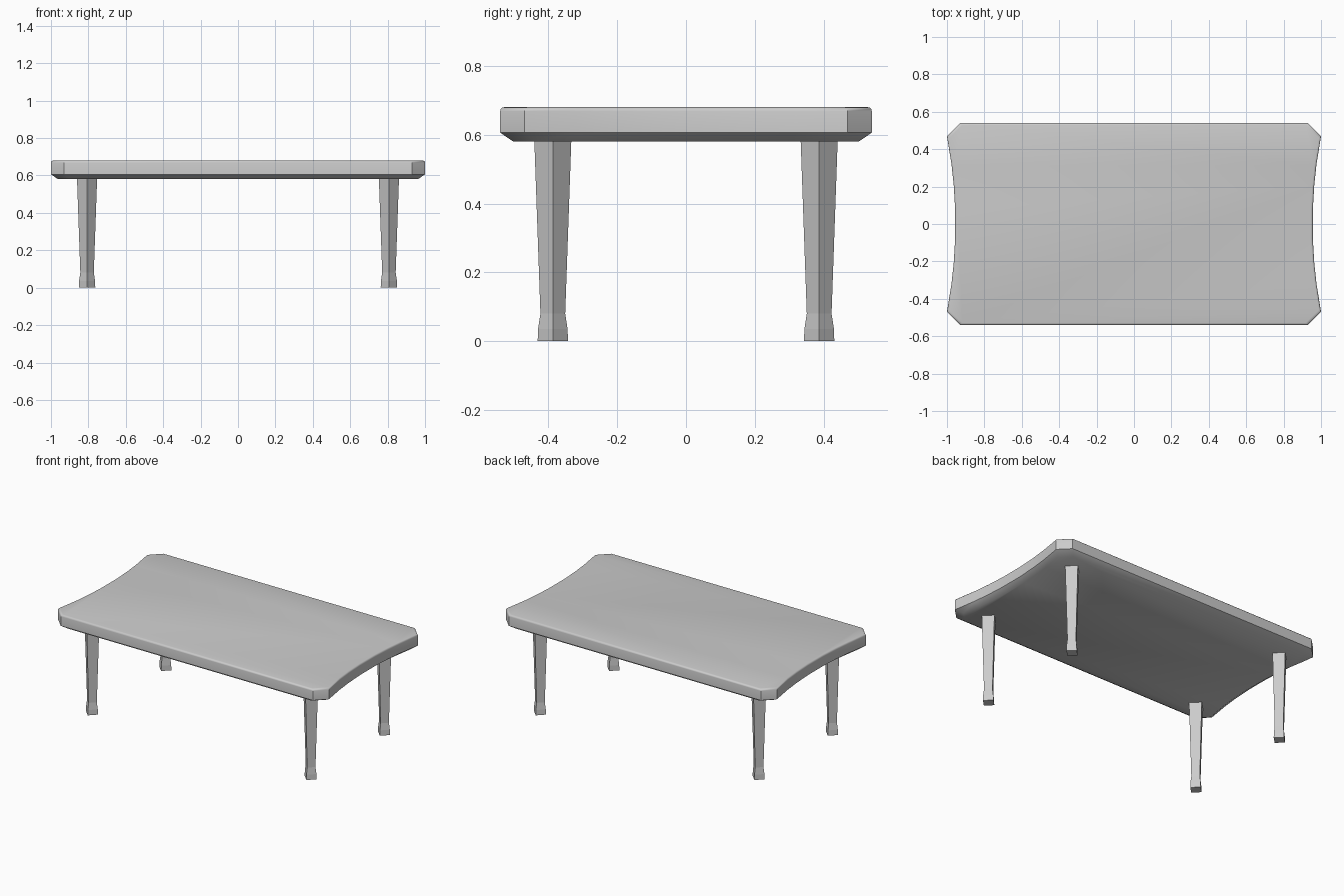
import bpy, bmesh, math

if "Cube" in bpy.data.objects:
    bpy.data.objects.remove(bpy.data.objects["Cube"])

def loft(name, rings):
    """Skin stacked closed rings of points and cap both ends."""
    bm = bmesh.new()
    loops = [[bm.verts.new(p) for p in ring] for ring in rings]
    n = len(loops[0])
    for a, b in zip(loops, loops[1:]):
        for i in range(n):
            j = (i + 1) % n
            bm.faces.new((a[i], a[j], b[j], b[i]))
    bm.faces.new(loops[0][::-1])
    bm.faces.new(loops[-1])
    bmesh.ops.recalc_face_normals(bm, faces=bm.faces)
    mesh = bpy.data.meshes.new(name)
    bm.to_mesh(mesh)
    bm.free()
    ob = bpy.data.objects.new(name, mesh)
    bpy.context.collection.objects.link(ob)
    return ob

# Tabletop outline: clipped corners and gently concave short ends
HX, HY, END_Y, DIP = 1.0, 0.54, 0.47, 0.045
end = [(HX - DIP * (1 - t * t), END_Y * t)
       for t in (-1, -0.68, -0.44, -0.17, 0.17, 0.44, 0.68, 1)]
half = [(0.93, -HY)] + end + [(0.93, HY)]
outline = half + [(-x, -y) for x, y in half]

# Tabletop: under-chamfer, straight wall, small rounded top edge (z, inset)
profile = [(0.58, 0.038), (0.606, 0), (0.668, 0),
           (0.6745, 0.0016), (0.6784, 0.006), (0.68, 0.012)]
top = loft("tabletop", [[(x * (1 - d / HX), y * (1 - d / HY), z) for x, y in outline]
                        for z, d in profile])
bpy.context.view_layer.objects.active = top
top.select_set(True)
bpy.ops.object.shade_smooth_by_angle(angle=math.radians(40))

# Legs: tapered square posts turned 45 degrees, with a flared foot (z, half diagonal)
leg_profile = [(0, 0.044), (0.035, 0.043), (0.08, 0.036), (0.59, 0.054)]
for side, sx in (("left", -1), ("right", 1)):
    for end_name, sy in (("front", -1), ("back", 1)):
        cx, cy = 0.807 * sx, 0.387 * sy
        loft(f"{end_name}_{side}_leg",
             [[(cx + r, cy, z), (cx, cy + r, z), (cx - r, cy, z), (cx, cy - r, z)]
              for z, r in leg_profile])
